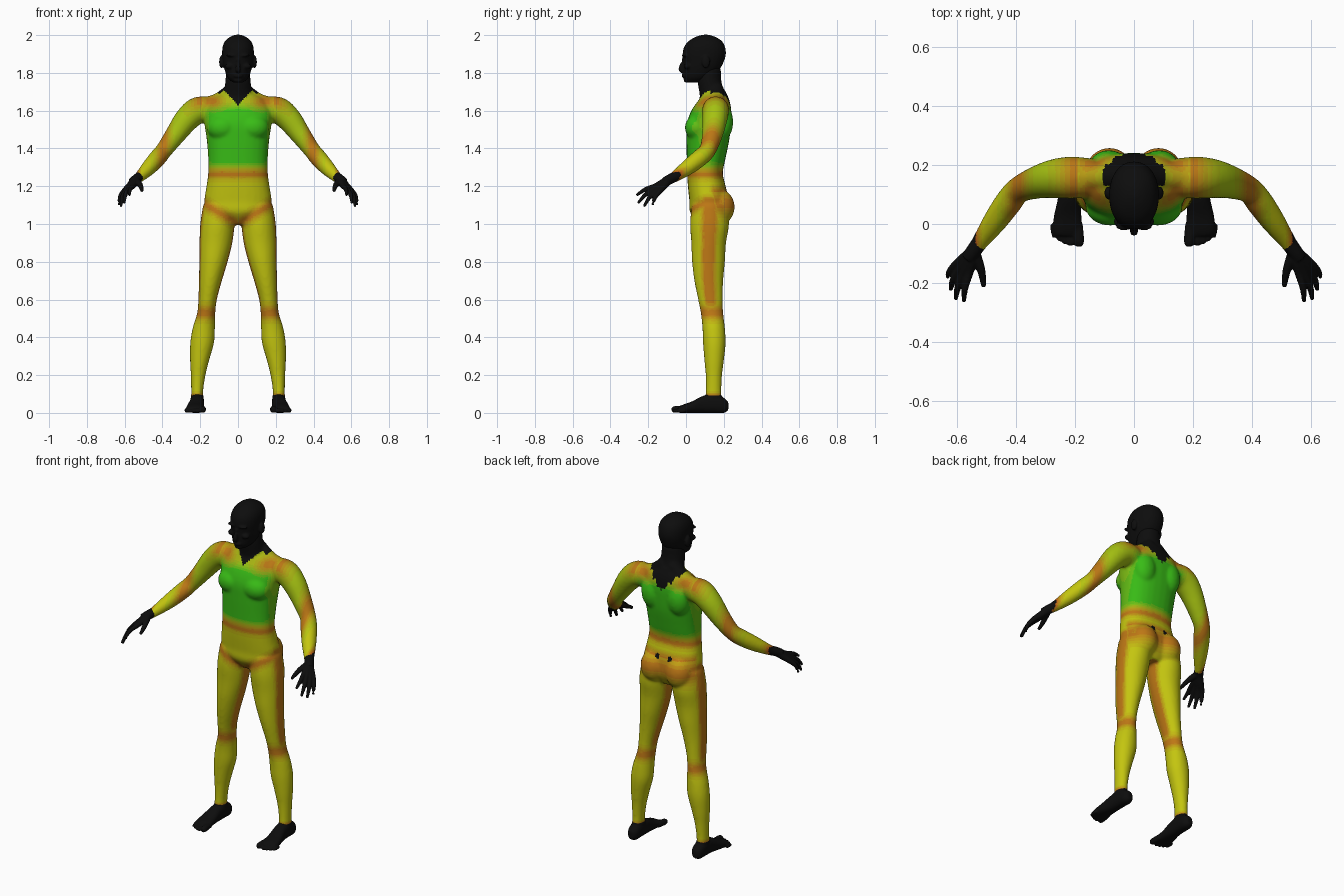
import bpy, bmesh, math
from mathutils import Vector, Matrix

X, Y, Z = Vector((1, 0, 0)), Vector((0, 1, 0)), Vector((0, 0, 1))
SEG = 28


def resample(rows, steps=4):
    """Catmull-Rom interpolation of every column."""
    out = []
    for i in range(len(rows) - 1):
        a, b = rows[max(i - 1, 0)], rows[i]
        c, d = rows[i + 1], rows[min(i + 2, len(rows) - 1)]
        for k in range(steps):
            t = k / steps
            out.append([q + .5 * t * (r - p + t * (2*p - 5*q + 4*r - s + t * (3*(q - r) + s - p)))
                        for p, q, r, s in zip(a, b, c, d)])
    return out + [list(rows[-1])]


def loft(bm, rows, side=1, u=None, v=None, n=2.0):
    """Skin rings (x, y, z, half width, half height) along a path."""
    rows = resample(rows)
    pts = [Vector(r[:3]) for r in rows]
    rings = []
    for i, r in enumerate(rows):
        a, b = u, v
        if a is None:
            d = (pts[min(i + 1, len(pts) - 1)] - pts[max(i - 1, 0)]).normalized()
            a = d.cross(Z if abs(d.z) < .95 else Y).normalized()
            b = d.cross(a)
        ring = []
        for k in range(SEG):
            c, s = math.cos(2*math.pi*k/SEG), math.sin(2*math.pi*k/SEG)
            p = pts[i] + a * r[3] * math.copysign(abs(c)**(2/n), c) \
                + b * r[-1] * math.copysign(abs(s)**(2/n), s)
            ring.append(bm.verts.new((p.x * side, p.y, p.z)))
        rings.append(ring)
    for p, q in zip(rings, rings[1:]):
        for k in range(SEG):
            j = (k + 1) % SEG
            bm.faces.new((p[k], p[j], q[j], q[k]))
    bm.faces.new(rings[0])
    bm.faces.new(rings[-1])


def upright(bm, rows, side=1, n=2.0):
    """Loft from (z, centre x, front y, back y, half width)."""
    loft(bm, [(cx, (f + b) / 2, z, w, (b - f) / 2) for z, cx, f, b, w in rows], side, X, Y, n)


def blob(bm, c, r, side=1):
    m = Matrix.Translation((c[0] * side, c[1], c[2])) @ Matrix.Diagonal((*r, 1))
    bmesh.ops.create_icosphere(bm, subdivisions=3, radius=1, matrix=m)


def finish(bm, name, voxel, smooth):
    """Fuse the overlapping forms into one smooth skin."""
    bmesh.ops.recalc_face_normals(bm, faces=bm.faces)
    me = bpy.data.meshes.new(name)
    bm.to_mesh(me)
    bm.free()
    ob = bpy.data.objects.new(name, me)
    bpy.context.collection.objects.link(ob)
    m = ob.modifiers.new("fuse", 'REMESH')
    m.mode, m.voxel_size = 'VOXEL', voxel
    m = ob.modifiers.new("soften", 'SMOOTH')
    m.factor, m.iterations = .5, smooth
    ev = ob.evaluated_get(bpy.context.evaluated_depsgraph_get())
    new = bpy.data.meshes.new_from_object(ev)
    ob.modifiers.clear()
    ob.data = new
    new.polygons.foreach_set("use_smooth", [True] * len(new.polygons))
    return ob


def material(name, col):
    m = bpy.data.materials.new(name)
    m.diffuse_color = (*col, 1)
    return m


black = material("black", (.004, .004, .004))
YELLOW, GREEN, ORANGE = Vector((.55, .56, .005)), Vector((.04, .5, .008)), Vector((.5, .11, .008))

# ---- body: torso, neck, arms and legs ----
bm = bmesh.new()
upright(bm, [(.995, 0, .07, .19, .07), (1.06, 0, .022, .225, .16), (1.12, 0, .018, .228, .178),
             (1.2, 0, .01, .21, .167), (1.27, 0, .006, .195, .158), (1.35, 0, .004, .21, .158),
             (1.45, 0, .002, .23, .166), (1.53, 0, .004, .238, .178), (1.6, 0, .028, .24, .18),
             (1.655, 0, .066, .23, .15), (1.69, 0, .09, .215, .09), (1.71, 0, .1, .205, .06)], n=2.3)
upright(bm, [(1.62, 0, .08, .21, .08), (1.7, 0, .07, .2, .072), (1.76, 0, .06, .187, .067),
             (1.83, 0, .06, .185, .06)])
for s in (1, -1):
    # trapezius, chest, shoulder blade, buttock
    loft(bm, [(.02, .16, 1.72, .04), (.1, .16, 1.65, .045), (.2, .16, 1.615, .052)], s)
    blob(bm, (.08, .06, 1.51), (.085, .066, .07), s)
    blob(bm, (.085, .19, 1.54), (.07, .06, .1), s)
    blob(bm, (.083, .175, 1.09), (.082, .083, .095), s)
    # arm
    loft(bm, [(.14, .155, 1.6, .066), (.21, .157, 1.603, .071), (.27, .153, 1.555, .066),
              (.33, .14, 1.475, .055), (.39, .115, 1.393, .045), (.425, .073, 1.35, .046),
              (.47, .01, 1.3, .041), (.52, -.06, 1.25, .029), (.545, -.095, 1.232, .025)], s)
    # leg
    upright(bm, [(1.1, .1, .03, .22, .085), (1, .109, .022, .228, .091), (.9, .117, .028, .212, .087),
                 (.8, .13, .032, .206, .075), (.7, .146, .044, .197, .061), (.6, .161, .064, .194, .049),
                 (.53, .168, .078, .197, .048), (.45, .181, .087, .206, .059), (.37, .19, .09, .21, .063),
                 (.28, .203, .097, .201, .051), (.2, .211, .104, .191, .039), (.12, .216, .105, .187, .032),
                 (.06, .217, .1, .19, .032)], s)
body = finish(bm, "body", .0085, 6)


def bump(v, c, w):
    return math.exp(-((v - c) / w) ** 2)


def step(a, b, v):
    t = min(max((v - a) / (b - a), 0), 1)
    return t * t * (3 - 2 * t)


def paint(p, nrm):
    """Black flag, green amount and orange amount for a point on the skin."""
    x, y, z = abs(p.x), p.y, p.z
    ragged = .012 * math.sin(x * 180)
    tip = 1.63 if y < .13 else 1.585 + ragged
    if z < .085 or (x > .535 and z > 1.1) or z > 1.735 or (z > tip and x < (z - tip) * .95):
        return True, 0, 0
    if nrm.y > 0 and math.hypot(x - .04, z - 1.17) < .014:
        return True, 0, 0
    if x > .19 and z > 1.2:
        return False, .4 * (1 - step(.25, .55, x)), max(
            bump(x, .395, .035) * .9, bump(x, .2, .06) * .8 * step(-.2, .5, nrm.z),
            bump(x, .535, .015))
    if z > 1.17:
        green = step(1.26, 1.34, z) * (1 - .7 * step(1.59, 1.66, z)) * (1 - .6 * step(.14, .2, x))
        return False, green, max(bump(z, 1.265, .028) * .85, .9 * bump(z, 1.65, .04) * bump(x, .14, .07),
                                 .8 * step(0, .4, nrm.y) * (1 - step(1.17, 1.22, z)))
    return False, .05, max(
        (1 - step(.15, .6, abs(nrm.y))) * step(.48, .62, z) * (1 - step(1.12, 1.17, z)) * .9,
        bump(z, .53, .04) * .85, bump(z, .085, .02),
        bump(z, 1.0 + .6 * x, .035) * .85 * step(0, .3, -nrm.y),
        bump(z, 1.11, .07) * .85 * step(0, .4, nrm.y))


slots = {"black": 0}
body.data.materials.append(black)
for f in body.data.polygons:
    dark, g, t = paint(f.center, f.normal)
    key = "black" if dark else (round(g * 6), round(t * 6))
    if key not in slots:
        col = YELLOW.lerp(GREEN, key[0] / 6).lerp(ORANGE, key[1] / 6)
        slots[key] = len(slots)
        body.data.materials.append(material("skin_%d_%d" % key, col))
    f.material_index = slots[key]

# ---- head ----
bm = bmesh.new()
upright(bm, [(1.75, 0, .005, .08, .028), (1.775, 0, -.01, .13, .055), (1.82, 0, -.013, .178, .072),
             (1.86, 0, -.014, .2, .08), (1.9, 0, -.018, .211, .084), (1.94, 0, -.009, .206, .081),
             (1.97, 0, .016, .188, .067), (1.992, 0, .055, .152, .04), (2.002, 0, .09, .12, .014)], n=2.15)
loft(bm, [(0, -.01, 1.88, .008), (0, -.023, 1.84, .011), (0, -.026, 1.818, .014), (0, -.012, 1.808, .012)])
blob(bm, (0, -.006, 1.785), (.026, .017, .014))
blob(bm, (0, .005, 1.762), (.024, .018, .014))
for s in (1, -1):
    blob(bm, (.088, .105, 1.858), (.012, .022, .034), s)
    blob(bm, (.033, -.006, 1.892), (.03, .016, .008), s)
    blob(bm, (.045, .008, 1.835), (.024, .02, .016), s)
finish(bm, "head", .005, 4).data.materials.append(black)

# ---- hands and feet ----
fingers = [((.557, -.165, 1.2), (.575, -.262, 1.152)), ((.577, -.168, 1.188), (.603, -.254, 1.11)),
           ((.594, -.158, 1.177), (.62, -.222, 1.092)), ((.607, -.142, 1.17), (.63, -.178, 1.1))]
for s, label in ((1, "left"), (-1, "right")):
    bm = bmesh.new()
    for k, t in fingers:
        m = Vector(k).lerp(Vector(t), .5) + Vector((.006, -.004, .006))
        loft(bm, [(.54, -.09, 1.234, .022), (*Vector((.54, -.09, 1.234)).lerp(Vector(k), .5), .019),
                  (*k, .014), (*m, .0115), (*t, .007)], s)
    loft(bm, [(.54, -.095, 1.23, .02), (.52, -.145, 1.21, .015), (.512, -.18, 1.192, .012),
              (.508, -.212, 1.175, .008)], s)
    loft(bm, [(.515, -.053, 1.254, .027), (.545, -.095, 1.232, .026), (.56, -.115, 1.22, .024)], s)
    finish(bm, label + "_hand", .004, 3).data.materials.append(black)

    bm = bmesh.new()
    loft(bm, [(.215, .224, .036, .016, .022), (.215, .2, .04, .033, .04), (.216, .15, .05, .037, .05),
              (.218, .09, .045, .039, .045), (.224, .03, .03, .046, .03), (.225, -.02, .021, .05, .021),
              (.222, -.04, .016, .045, .015)], s, X, Z, 2.4)
    # toes
    for i in range(5):
        x, r = (.187, .018) if i == 0 else (.197 + .0185 * i, .0125 - .0006 * i)
        tip = -.076 + (0, .002, .008, .017, .03)[i]
        loft(bm, [(x + .004, 0, r + .004, r), (x, tip + .018, r, r), (x, tip, r * .9, r * .6)], s)
    # ankle
    upright(bm, [(.05, .216, .09, .195, .034), (.085, .216, .1, .19, .034), (.1, .216, .107, .186, .028)], s)
    finish(bm, label + "_foot", .005, 3).data.materials.append(black)
